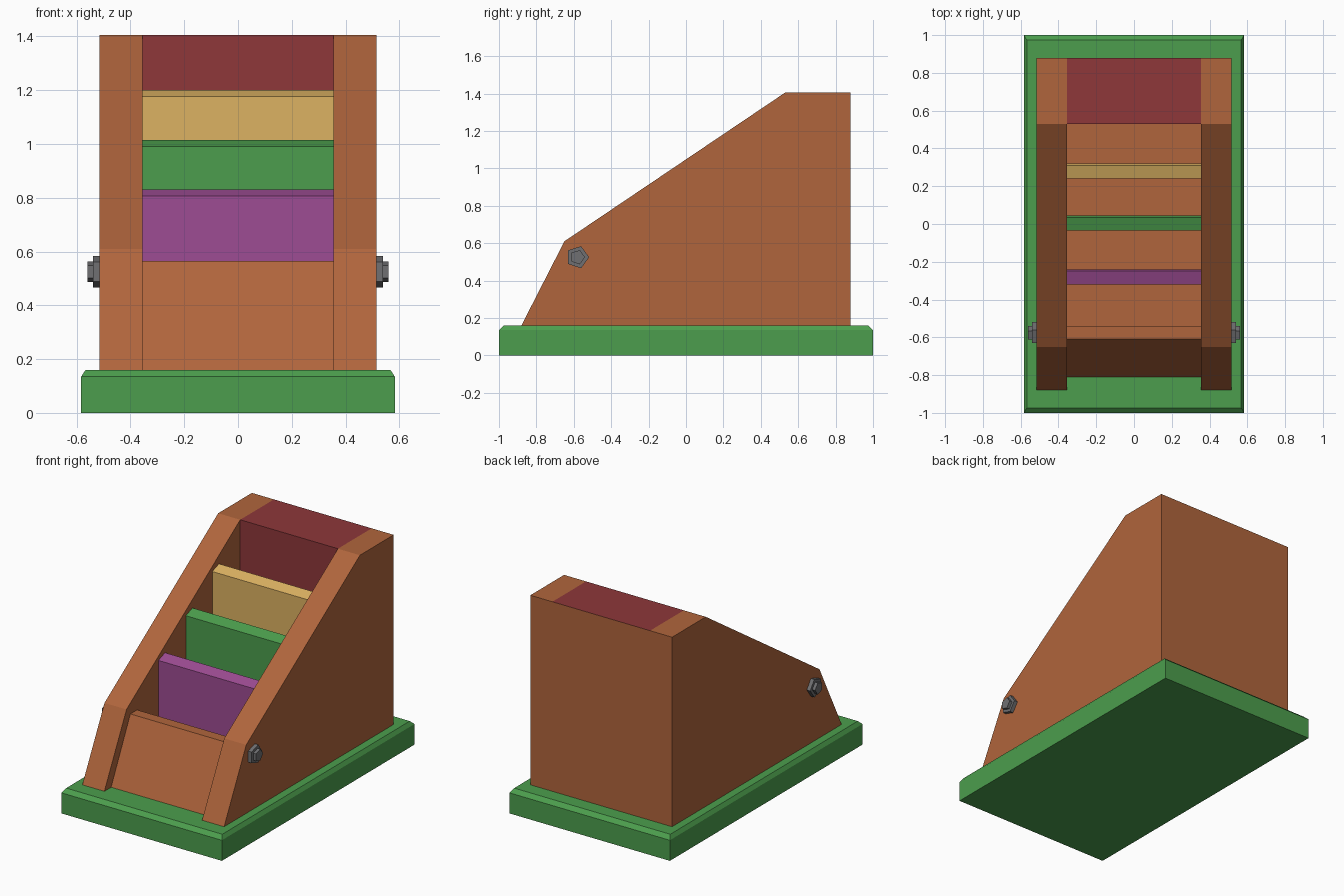
import bpy, bmesh, math
from mathutils import Vector

if "Cube" in bpy.data.objects:
    bpy.data.objects.remove(bpy.data.objects["Cube"])


def lin(c):
    c /= 255
    return c / 12.92 if c <= 0.04045 else ((c + 0.055) / 1.055) ** 2.4


def material(name, r, g, b):
    m = bpy.data.materials.new(name)
    m.diffuse_color = (lin(r), lin(g), lin(b), 1)
    m.use_nodes = True
    m.node_tree.nodes["Principled BSDF"].inputs["Base Color"].default_value = m.diffuse_color
    return m


brown = material("brown wood", 176, 101, 60)
green = material("green", 76, 158, 77)
red = material("dark red", 142, 55, 58)
yellow = material("sand yellow", 220, 178, 98)
purple = material("purple", 157, 76, 147)
grey = material("bolt grey", 112, 112, 114)


def finish(name, bm, *mats):
    bmesh.ops.recalc_face_normals(bm, faces=bm.faces)
    me = bpy.data.meshes.new(name)
    bm.to_mesh(me)
    bm.free()
    for m in mats:
        me.materials.append(m)
    ob = bpy.data.objects.new(name, me)
    bpy.context.collection.objects.link(ob)
    return ob


def slab(name, profile, x0, x1, *mats):
    """Extrude a (y, z) profile along x."""
    bm = bmesh.new()
    f = bm.faces.new([bm.verts.new((x0, y, z)) for y, z in profile])
    ext = bmesh.ops.extrude_face_region(bm, geom=[f])["geom"]
    verts = [v for v in ext if isinstance(v, bmesh.types.BMVert)]
    bmesh.ops.translate(bm, verts=verts, vec=(x1 - x0, 0, 0))
    return finish(name, bm, *mats)


# Base plate with a chamfered top rim
bm = bmesh.new()
rings = []
for hx, hy, z in ((0.583, 1.0, 0), (0.583, 1.0, 0.135), (0.567, 0.973, 0.16)):
    rings.append([bm.verts.new((sx * hx, sy * hy, z))
                  for sx, sy in ((-1, -1), (1, -1), (1, 1), (-1, 1))])
bm.faces.new(rings[0])
bm.faces.new(rings[-1])
for lo, hi in zip(rings, rings[1:]):
    for i in range(4):
        j = (i + 1) % 4
        bm.faces.new((lo[i], lo[j], hi[j], hi[i]))
finish("base", bm, green)

# Side panels and bolts, left and right
side = [(-0.88, 0.16), (-0.65, 0.61), (0.53, 1.405), (0.88, 1.405), (0.88, 0.16)]
for label, s in (("left", -1), ("right", 1)):
    slab(label + "_side_panel", side, s * 0.355, s * 0.515, brown)
    for part, r, xa, xb in (("bolt_head", 0.062, 0.513, 0.54),
                            ("bolt_tip", 0.04, 0.538, 0.56)):
        pent = [(-0.58 + r * math.cos(math.tau * i / 5),
                 0.525 + r * math.sin(math.tau * i / 5)) for i in range(5)]
        slab(label + "_" + part, pent, s * xa, s * xb, grey)

# Inner floor and sloped front panel
W = 0.355
slab("floor", [(-0.70, 0.16), (-0.70, 0.18), (0.53, 0.18), (0.53, 0.16)], -W, W, brown)
slab("front_panel", [(-0.81, 0.16), (-0.61, 0.565), (-0.54, 0.565), (-0.54, 0.16)],
     -W, W, brown)

# Coloured dividers with sloping tops
for name, y, z, mat in (("purple_divider", -0.32, 0.83, purple),
                        ("green_divider", -0.035, 1.015, green),
                        ("yellow_divider", 0.24, 1.20, yellow)):
    slab(name, [(y, 0.17), (y, z - 0.024), (y + 0.07, z), (y + 0.08, z - 0.03),
                (y + 0.08, 0.17)], -W, W, mat)

# Back block: red front and top, brown rear
back = slab("back_block", [(0.53, 0.16), (0.53, 1.405), (0.88, 1.405), (0.88, 0.16)],
            -W, W, red, brown)
for p in back.data.polygons:
    p.material_index = 1 if p.normal.y > 0.5 else 0
